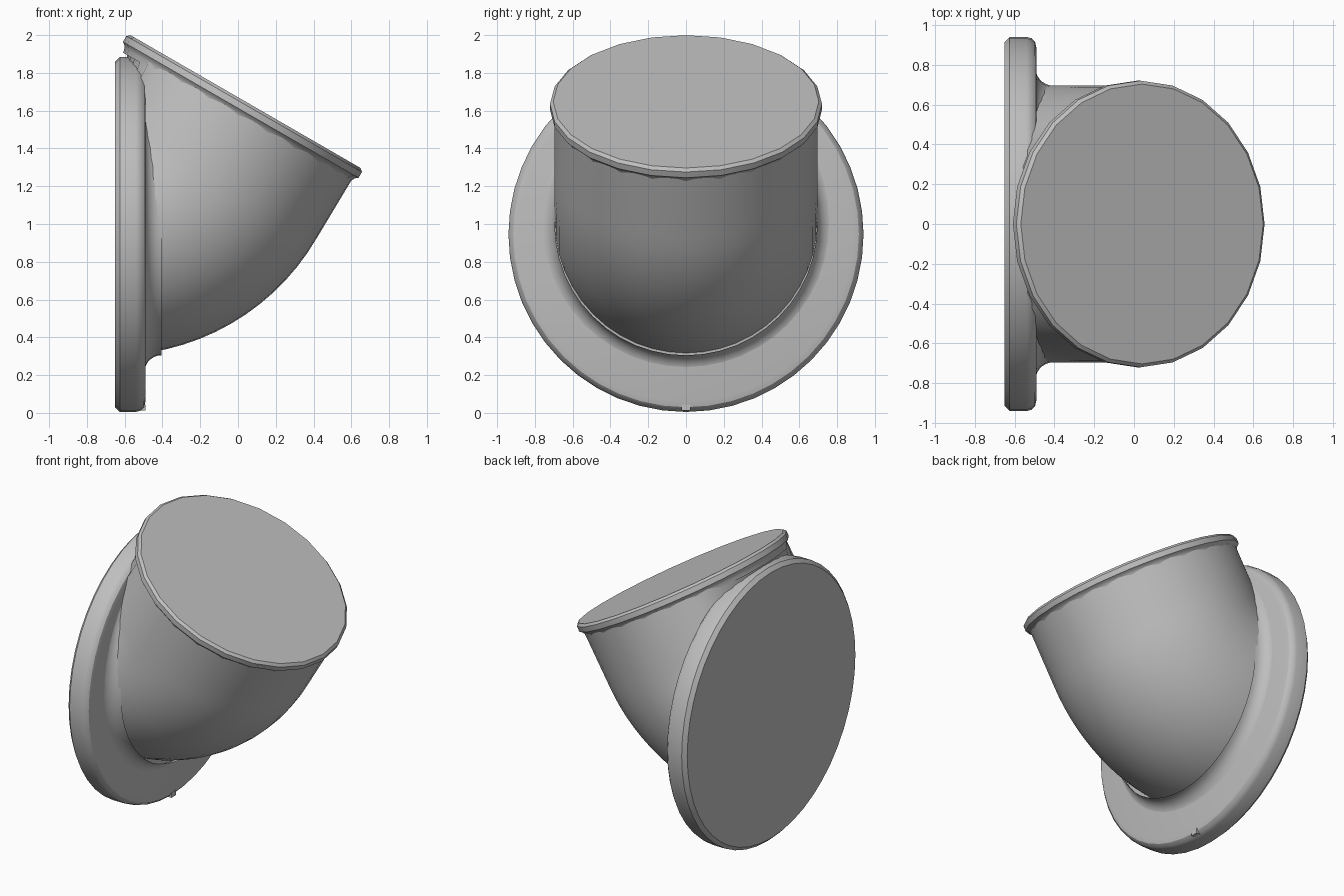
import bpy, bmesh
from math import sin, cos, pi, radians
from mathutils import Vector

cube = bpy.data.objects.get("Cube")
if cube:
    bpy.data.objects.remove(cube, do_unlink=True)

grey = bpy.data.materials.new("plain grey")
grey.use_nodes = True
grey.diffuse_color = (0.52, 0.52, 0.52, 1)
grey.node_tree.nodes["Principled BSDF"].inputs["Base Color"].default_value = (0.52, 0.52, 0.52, 1)

SIDES = 48
Y = Vector((0, 1, 0))
TILT = radians(60)
AXIS = Vector((cos(TILT), 0, sin(TILT)))      # direction of the tilted mouth
PIPE_R = 0.695


def loft(name, rings, caps=True, angle=30):
    """Skin a list of closed rings of points into one object."""
    bm = bmesh.new()
    loops = [[bm.verts.new(p) for p in ring] for ring in rings]
    for a, b in zip(loops, loops[1:]):
        n = len(a)
        for i in range(n):
            j = (i + 1) % n
            bm.faces.new((a[i], a[j], b[j], b[i]))
    if caps:
        bm.faces.new(loops[0][::-1])
        bm.faces.new(loops[-1])
    bmesh.ops.recalc_face_normals(bm, faces=bm.faces[:])
    mesh = bpy.data.meshes.new(name)
    bm.to_mesh(mesh)
    bm.free()
    mesh.materials.append(grey)
    ob = bpy.data.objects.new(name, mesh)
    bpy.context.collection.objects.link(ob)
    bpy.ops.object.select_all(action='DESELECT')
    ob.select_set(True)
    bpy.context.view_layer.objects.active = ob
    bpy.ops.object.shade_smooth_by_angle(angle=radians(angle))
    return ob


def ring(centre, axis, radius, sides=SIDES):
    """Circle of points around an axis lying in the xz plane."""
    up = axis.cross(Y)
    return [centre + radius * (cos(t) * Y + sin(t) * up)
            for t in (2 * pi * i / sides for i in range(sides))]


def turned(name, base, axis, profile, sides=SIDES):
    """Solid of revolution from (distance along axis, radius) pairs."""
    return loft(name, [ring(base + axis * d, axis, r, sides) for d, r in profile])


# Wall flange with rounded front edge
turned("wall_flange", Vector((-0.65, 0, 0.945)), Vector((1, 0, 0)),
       [(0, 0.915), (0.025, 0.94), (0.11, 0.94), (0.135, 0.933),
        (0.153, 0.915), (0.16, 0.885)])

# Bent pipe: arc followed by a short straight run
pivot = Vector((-0.66, 0, 1.55))
BEND = 0.55
stations = []
for i in range(15):
    a = TILT * i / 14
    stations.append((pivot + BEND * Vector((sin(a), 0, -cos(a))), Vector((cos(a), 0, sin(a)))))
mouth = Vector((0.04, 0, 1.648))
stations.append((mouth - AXIS * 0.03, AXIS))
pipe_rings = [ring(c, d, PIPE_R) for c, d in stations]
for points in pipe_rings:
    for p in points:
        p.x = max(p.x, -0.62)                 # keep the inner bend inside the flange
loft("bent_pipe", pipe_rings, angle=50)

# Fillet where the pipe meets the flange, taller on the upper half
fillet = []
for k in range(8):
    t = pi / 2 * k / 7
    x = -0.5 + 0.09 * (1 - cos(t)) + 0.005
    r = 0.695 + 0.09 * (1 - sin(t))
    top = 0.80 + 0.04 * (1 - sin(t))
    fillet.append([Vector((x, r * cos(s), 1.0 + (top if sin(s) > 0 else r) * sin(s)))
                   for s in (2 * pi * i / SIDES for i in range(SIDES))])
loft("pipe_fillet", fillet, caps=False, angle=50)

# Rim and closed face of the tilted mouth
turned("mouth_rim", mouth, AXIS,
       [(-0.10, 0.69), (-0.075, 0.697), (-0.062, 0.705), (-0.05, 0.72),
        (-0.015, 0.72), (0, 0.703)], 24)

# Small locating tab at the bottom of the flange
loft("bottom_tab", [[Vector((x, y, z)) for y, z in
                     ((-0.025, 0.012), (0.025, 0.012), (0.025, 0.045), (-0.025, 0.045))]
                    for x in (-0.55, -0.49)])
